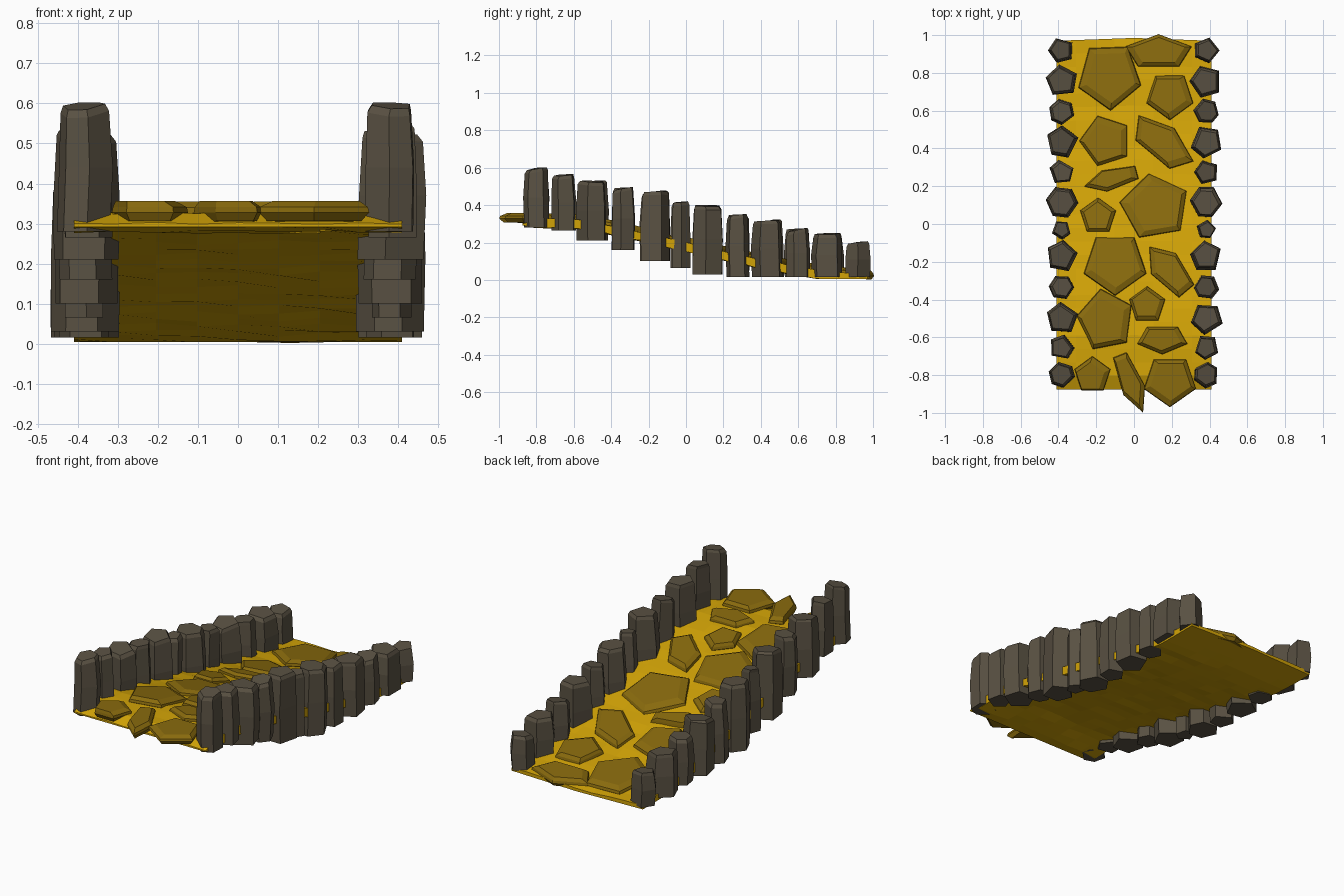
import bpy, bmesh, math, random
from mathutils import Vector, Matrix

if "Cube" in bpy.data.objects:
    bpy.data.objects.remove(bpy.data.objects["Cube"])

random.seed(7)

# Walkway height along y
PROFILE = [(-1.0, .332), (-.87, .332), (-.6, .33), (-.4, .295), (-.2, .25), (0, .205),
           (.2, .157), (.4, .113), (.6, .075), (.8, .046), (1.0, .024)]


def surface(y):
    y = max(-1.0, min(1.0, y))
    for (y0, z0), (y1, z1) in zip(PROFILE, PROFILE[1:]):
        if y <= y1:
            return z0 + (z1 - z0) * (y - y0) / (y1 - y0)
    return PROFILE[-1][1]


def material(name, color):
    mat = bpy.data.materials.new(name)
    mat.diffuse_color = (*color, 1)
    mat.use_nodes = True
    mat.node_tree.nodes["Principled BSDF"].inputs["Base Color"].default_value = mat.diffuse_color
    return mat


def finish(bm, name, mat):
    bmesh.ops.recalc_face_normals(bm, faces=bm.faces)
    mesh = bpy.data.meshes.new(name)
    bm.to_mesh(mesh)
    bm.free()
    obj = bpy.data.objects.new(name, mesh)
    mesh.materials.append(mat)
    bpy.context.collection.objects.link(obj)
    return obj


def loft(rings, name, mat):
    """Closed faceted solid through a stack of rings."""
    bm = bmesh.new()
    loops = [[bm.verts.new(p) for p in ring] for ring in rings]
    n = len(loops[0])
    for a, b in zip(loops, loops[1:]):
        for i in range(n):
            j = (i + 1) % n
            bm.faces.new((a[i], a[j], b[j], b[i]))
    bm.faces.new(loops[0][::-1])
    bm.faces.new(loops[-1])
    return finish(bm, name, mat)


def jit(a):
    return random.uniform(-a, a)


earth = material("earth", (.65, .37, .002))
slab_stone = material("paving", (.25, .145, .004))
post_stone = material("post_stone", (.10, .082, .055))

# Sloping ground strip, thin at the front lip, with uneven top and underside
ROWS, COLS = 26, 8
bm = bmesh.new()
top, bottom = [], []
for r in range(ROWS + 1):
    t = r / ROWS
    y = -.875 + t * 1.86
    row_t, row_b = [], []
    for c in range(COLS + 1):
        u = c / COLS * 2 - 1
        yy = y - .015 * abs(u) * t
        z = surface(yy)
        z_top = z - (.03 if r == 0 else .004) + jit(.004)
        z_low = .292 if r == 0 else z - .05 + jit(.006)
        row_t.append(bm.verts.new((u * .41, yy, z_top)))
        row_b.append(bm.verts.new((u * .41, yy, max(.004, z_low))))
    top.append(row_t)
    bottom.append(row_b)
for grid in (top, bottom):
    for r in range(ROWS):
        for c in range(COLS):
            bm.faces.new((grid[r][c], grid[r][c + 1], grid[r + 1][c + 1], grid[r + 1][c]))
for r in range(ROWS):
    for c in (0, COLS):
        bm.faces.new((top[r][c], top[r + 1][c], bottom[r + 1][c], bottom[r][c]))
for c in range(COLS):
    for r in (0, ROWS):
        bm.faces.new((top[r][c], top[r][c + 1], bottom[r][c + 1], bottom[r][c]))
finish(bm, "walkway_base", earth)

# Five-sided paving stones: centre x, y, half length, half width, axis angle, corner phase
STONES = [
    (-.13, .785, .175, .185, 0, 56), (.13, .91, .185, .095, 0, 90),
    (.19, .68, .13, .13, 0, 54), (-.15, .44, .14, .14, 0, 180),
    (.15, .43, .20, .10, -40, 90), (-.11, .24, .16, .06, 15, 180),
    (.11, .09, .19, .18, 0, 100), (-.19, .04, .10, .10, 0, 90),
    (-.10, -.21, .175, .17, 0, 54), (.19, -.25, .17, .09, -50, 180),
    (-.15, -.51, .155, .17, 0, 100), (.07, -.43, .10, .10, 0, 90),
    (.15, -.61, .14, .08, 0, 54), (-.22, -.80, .10, .10, 0, 90),
    (-.02, -.83, .182, .065, -68, 0), (.19, -.83, .145, .14, 0, 54),
]
for k, (cx, cy, rx, ry, axis, phase) in enumerate(STONES):
    turn = Matrix.Rotation(math.radians(axis), 2)
    outline = []
    for i in range(5):
        a = math.radians(phase + 72 * i)
        outline.append(turn @ Vector((rx * math.cos(a), ry * math.sin(a))))
    shift = Vector((jit(.012), jit(.012)))
    rings = []
    for scale, dz in ((.85, -.026), (1, -.004), (.97, .01), (.78, .025)):
        ring = []
        for p in outline:
            q = p * scale + (shift if scale < .8 else Vector((0, 0)))
            y = cy + q.y
            ring.append((cx + q.x, y, max(.002, surface(y) + dz)))
        rings.append(ring)
    loft(rings, f"paving_stone_{k + 1}", slab_stone)

# Rows of rough posts on both sides: y, radius, bottom, top
POSTS = [
    (-.80, .069, .28, .60), (-.655, .068, .265, .565), (-.50, .087, .21, .53),
    (-.335, .067, .16, .495), (-.17, .086, .10, .475), (-.03, .052, .065, .42),
    (.115, .087, .03, .40), (.275, .067, .015, .35), (.435, .088, .015, .32),
    (.595, .069, .015, .275), (.755, .088, .015, .25), (.92, .069, .015, .205),
]
for side, label in ((-1, "left"), (1, "right")):
    for k, (y, rad, z0, z1) in enumerate(POSTS):
        n = 6 if k % 3 == 0 else 5
        start = random.uniform(0, math.tau)
        angles = [start + math.tau * i / n + jit(.15) for i in range(n)]
        tilt_x, tilt_y = jit(.1), random.uniform(-.05, .25)
        h = z1 - z0
        rings = []
        # straight shaft, slightly narrowed and bevelled at the slanted top
        for scale, f, drop in ((.98, 0, 0), (1, .5, 0), (.9, 1, .022), (.78, 1, .004)):
            ox, oy = jit(.004), jit(.003)
            ring = []
            for a in angles:
                dx = rad * scale * math.cos(a)
                dy = rad * scale * math.sin(a)
                z = z0 + h * f - drop
                if f == 1:
                    z += tilt_x * dx + tilt_y * dy
                    z = min(z1 + .002, z)
                ring.append((side * .383 + dx + ox, y + dy + oy, z))
            rings.append(ring)
        loft(rings, f"{label}_post_{k + 1}", post_stone)
